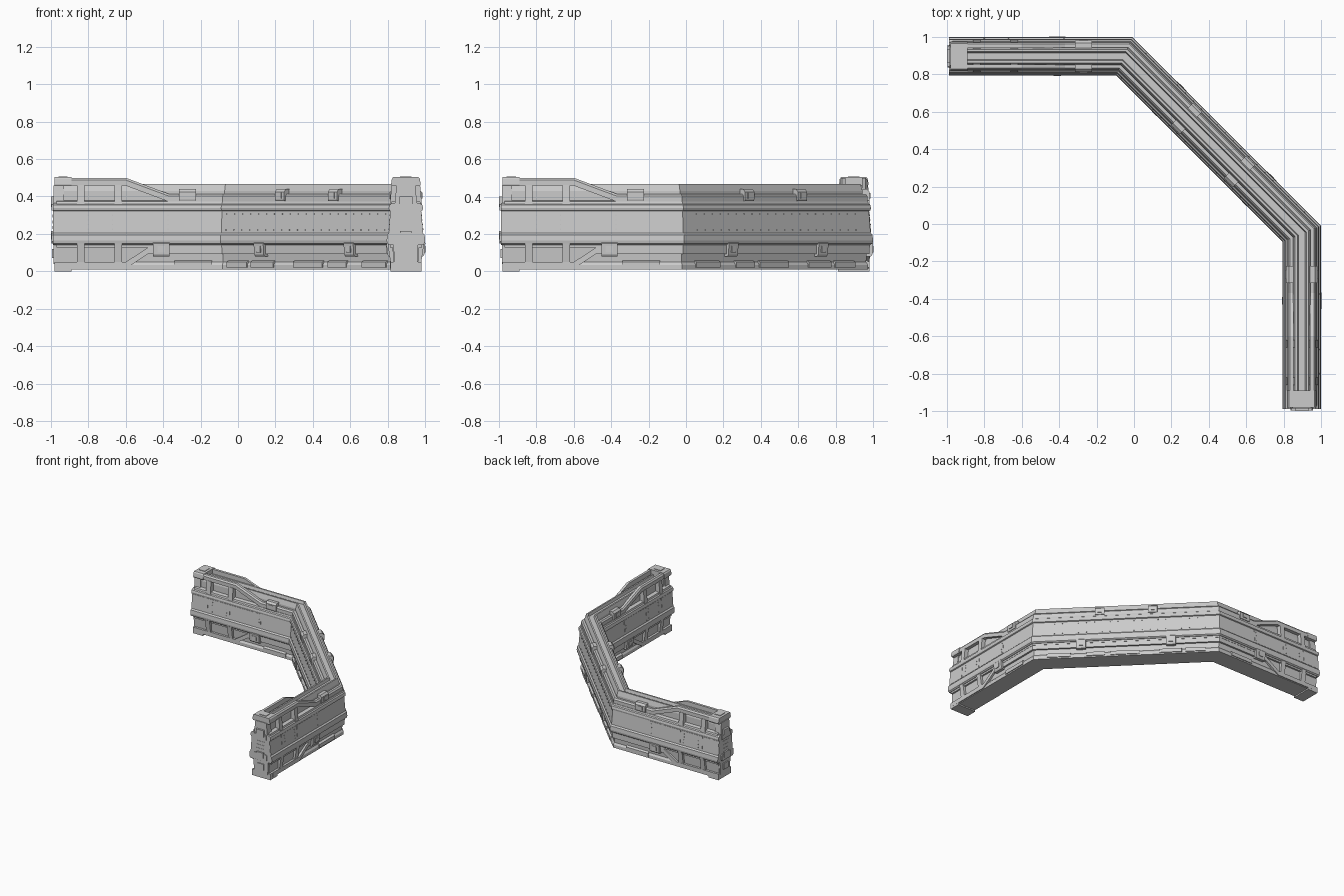
import bpy, bmesh
from math import sqrt
from mathutils import Matrix, Vector

if "Cube" in bpy.data.objects:
    bpy.data.objects.remove(bpy.data.objects["Cube"])

C = 0.897            # centreline offset of both straight legs
K = -0.052           # where a leg meets the diagonal
R = 1 / sqrt(2)


def frame(o, along, out):
    return Matrix(((along[0], out[0], 0, o[0]), (along[1], out[1], 0, o[1]),
                   (0, 0, 1, 0), (0, 0, 0, 1)))


LEG_A = frame((0, C), (1, 0), (0, 1))
LEG_B = frame((C, 0), (0, 1), (1, 0))
DIAG = frame(((C + K) / 2,) * 2, (R, -R), (R, R))
LEGS = (LEG_A, LEG_B)


def loft(bm, rings):
    vs = [[bm.verts.new(p) for p in ring] for ring in rings]
    n = len(vs[0])
    for a, b in zip(vs, vs[1:]):
        for i in range(n):
            bm.faces.new((a[i], a[(i + 1) % n], b[(i + 1) % n], b[i]))
    bm.faces.new(vs[0])
    bm.faces.new(vs[-1])


def prism(bm, fr, prof, s0, s1):
    """Extrude an (outward, z) profile along a wall segment."""
    loft(bm, [[fr @ Vector((s, d, z)) for d, z in prof] for s in (s0, s1)])


def sweep(bm, prof, stations):
    """Follow the whole bent wall; stations are (position on leg, z shift)."""
    half = [(s, C, 0, dz) for s, dz in stations]
    half.append((K, C, sqrt(2) - 1, stations[-1][1]))
    rings = [[Vector((x + d * m, y + d, z + dz)) for d, z in prof] for x, y, m, dz in half]
    rings += [[Vector((v.y, v.x, v.z)) for v in r] for r in reversed(rings)]
    loft(bm, rings)


def finish(bm, name):
    bmesh.ops.recalc_face_normals(bm, faces=bm.faces[:])
    me = bpy.data.meshes.new(name)
    bm.to_mesh(me)
    bm.free()
    ob = bpy.data.objects.new(name, me)
    bpy.context.collection.objects.link(ob)


def side(prof, sg):
    return [(d * sg, z) for d, z in prof]


def rect(d0, d1, z0, z1):
    return [(d0, z0), (d1, z0), (d1, z1), (d0, z1)]


def symmetric(half):
    return half + [(-d, z) for d, z in reversed(half)]


# wall core: foot, lower recess, upper neck and grooved top
bm = bmesh.new()
sweep(bm, symmetric([(0.076, 0.01), (0.076, 0.035), (0.066, 0.05), (0.074, 0.16), (0.074, 0.35),
                     (0.047, 0.365), (0.047, 0.43), (0.036, 0.468), (0.024, 0.468),
                     (0.018, 0.445)]), [(-0.975, 0)])
finish(bm, "wall_core")

# sloped middle panel with upper and lower ridges
bm = bmesh.new()
sweep(bm, symmetric([(0.09, 0.142), (0.1, 0.15), (0.103, 0.165), (0.1, 0.195), (0.09, 0.205),
                     (0.081, 0.322), (0.089, 0.326), (0.092, 0.338), (0.088, 0.355),
                     (0.074, 0.365)]), [(-0.988, 0)])
finish(bm, "ridged_side_panels")

# thin cable ledges running above and below the ridges
bm = bmesh.new()
for sg in (1, -1):
    sweep(bm, side(rect(0.06, 0.086, 0.128, 0.145), sg), [(-0.97, 0)])
    sweep(bm, side([(0.04, 0.36), (0.08, 0.36), (0.076, 0.374), (0.04, 0.38)], sg), [(-0.97, 0)])
finish(bm, "ledges")

# upper rails: high at the ends, dropping down to run along the diagonal
bm = bmesh.new()
for sg in (1, -1):
    sweep(bm, side([(0.044, 0.458), (0.073, 0.458), (0.073, 0.488), (0.064, 0.5), (0.044, 0.5)], sg),
          [(-0.95, 0), (-0.6, 0), (-0.37, -0.086)])
finish(bm, "upper_rails")

# lower rails: on the foot at the ends, rising to the lower clamps
bm = bmesh.new()
for sg in (1, -1):
    sweep(bm, side(rect(0.058, 0.084, 0.015, 0.05), sg),
          [(-0.95, 0), (-0.6, 0), (-0.48, 0.078)])
finish(bm, "lower_rails")

# slanted ribs on the straight legs
bm = bmesh.new()
for leg in LEGS:
    for s in (-0.84, -0.64):
        for sg in (1, -1):
            prism(bm, leg, side([(0.04, 0.355), (0.086, 0.355), (0.076, 0.462), (0.04, 0.462)], sg),
                  s - 0.02, s + 0.02)
            prism(bm, leg, side([(0.05, 0.045), (0.082, 0.045), (0.098, 0.155), (0.05, 0.155)], sg),
                  s - 0.02, s + 0.02)
finish(bm, "support_ribs")

# clamps gripping the rails
UP = [(0.03, 0.375), (0.08, 0.375), (0.084, 0.385), (0.084, 0.425), (0.07, 0.44), (0.03, 0.44)]
LOW = [(0.05, 0.08), (0.092, 0.08), (0.099, 0.09), (0.104, 0.15), (0.098, 0.158), (0.05, 0.158)]
bm = bmesh.new()
spots = [(leg, -0.27, 0.045, UP) for leg in LEGS] + [(leg, -0.41, 0.043, LOW) for leg in LEGS]
spots += [(DIAG, t, 0.035, UP) for t in (-0.2, 0.2)] + [(DIAG, t, 0.036, LOW) for t in (-0.34, 0.34)]
for fr, s, h, prof in spots:
    for sg in (1, -1):
        prism(bm, fr, side(prof, sg), s - h, s + h)
        # raised centre tab of each clamp
        top = prof is UP
        tab = rect(0.07, 0.089, 0.39, 0.42) if top else rect(0.08, 0.106, 0.1, 0.135)
        prism(bm, fr, side(tab, sg), s - h * 0.45, s + h * 0.45)
finish(bm, "rail_clamps")

# end posts: foot, cap, column and stepped end blocks
bm = bmesh.new()
for leg in LEGS:
    prism(bm, leg, rect(-0.083, 0.083, 0, 0.05), -0.98, -0.89)
    prism(bm, leg, symmetric([(0.075, 0.455), (0.079, 0.465), (0.075, 0.494), (0.068, 0.503)]),
          -0.98, -0.89)
    prism(bm, leg, rect(-0.03, 0.03, 0.503, 0.507), -0.96, -0.91)
    prism(bm, leg, symmetric([(0.062, 0.04), (0.066, 0.14), (0.062, 0.34), (0.05, 0.46)]),
          -0.985, -0.93)
    prism(bm, leg, symmetric([(0.05, 0.15), (0.06, 0.16), (0.06, 0.195), (0.05, 0.205)]), -0.996, -0.95)
    prism(bm, leg, rect(-0.055, 0.055, 0.325, 0.36), -0.996, -0.95)
    prism(bm, leg, rect(-0.03, 0.03, 0.17, 0.215), -1.0, -0.95)
    prism(bm, leg, rect(-0.035, 0.035, 0.345, 0.40), -1.0, -0.95)
    prism(bm, leg, rect(-0.03, 0.03, 0.07, 0.12), -0.993, -0.95)
    for z in (0.235, 0.265, 0.295):
        prism(bm, leg, rect(-0.035, 0.035, z - 0.008, z + 0.008), -0.99, -0.95)
finish(bm, "end_posts")

# broken trim plates along the foot and under the ridge of the wall
bm = bmesh.new()
for sg in (1, -1):
    for a, b in ((-0.6, -0.45), (-0.42, -0.25), (-0.1, 0.12), (0.16, 0.3), (0.42, 0.6)):
        prism(bm, DIAG, side([(0.05, 0.02), (0.083, 0.02), (0.083, 0.05), (0.06, 0.062)], sg), a, b)
    for leg in LEGS:
        prism(bm, leg, side([(0.05, 0.02), (0.083, 0.02), (0.083, 0.05), (0.06, 0.062)], sg), -0.34, -0.14)
finish(bm, "foot_plates")


def skin(z, lift):
    """Outward distance of the sloped middle panel at height z."""
    return 0.09 - (z - 0.205) * 0.009 / 0.117 + lift


# slightly raised armour plates on the legs
bm = bmesh.new()
for leg in LEGS:
    for sg in (1, -1):
        for a, b in ((-0.985, -0.842), (-0.838, -0.642), (-0.638, -0.36)):
            prism(bm, leg, side([(0.06, 0.207), (skin(0.207, 0.002), 0.207),
                                 (skin(0.32, 0.002), 0.32), (0.06, 0.32)], sg), a, b)
finish(bm, "armour_plates")

# bolts in columns on the legs and rows on the diagonal
bm = bmesh.new()
bolts = [(leg, s, z) for leg in LEGS for s in (-0.8, -0.67, -0.375)
         for z in (0.225, 0.25, 0.275, 0.3)]
bolts += [(DIAG, -0.6 + i * 0.06, z) for i in range(21) for z in (0.22, 0.307)]
for fr, s, z in bolts:
    for sg in (1, -1):
        prism(bm, fr, side(rect(0.07, skin(z, 0.0045), z - 0.003, z + 0.003), sg), s - 0.003, s + 0.003)
finish(bm, "bolts")
